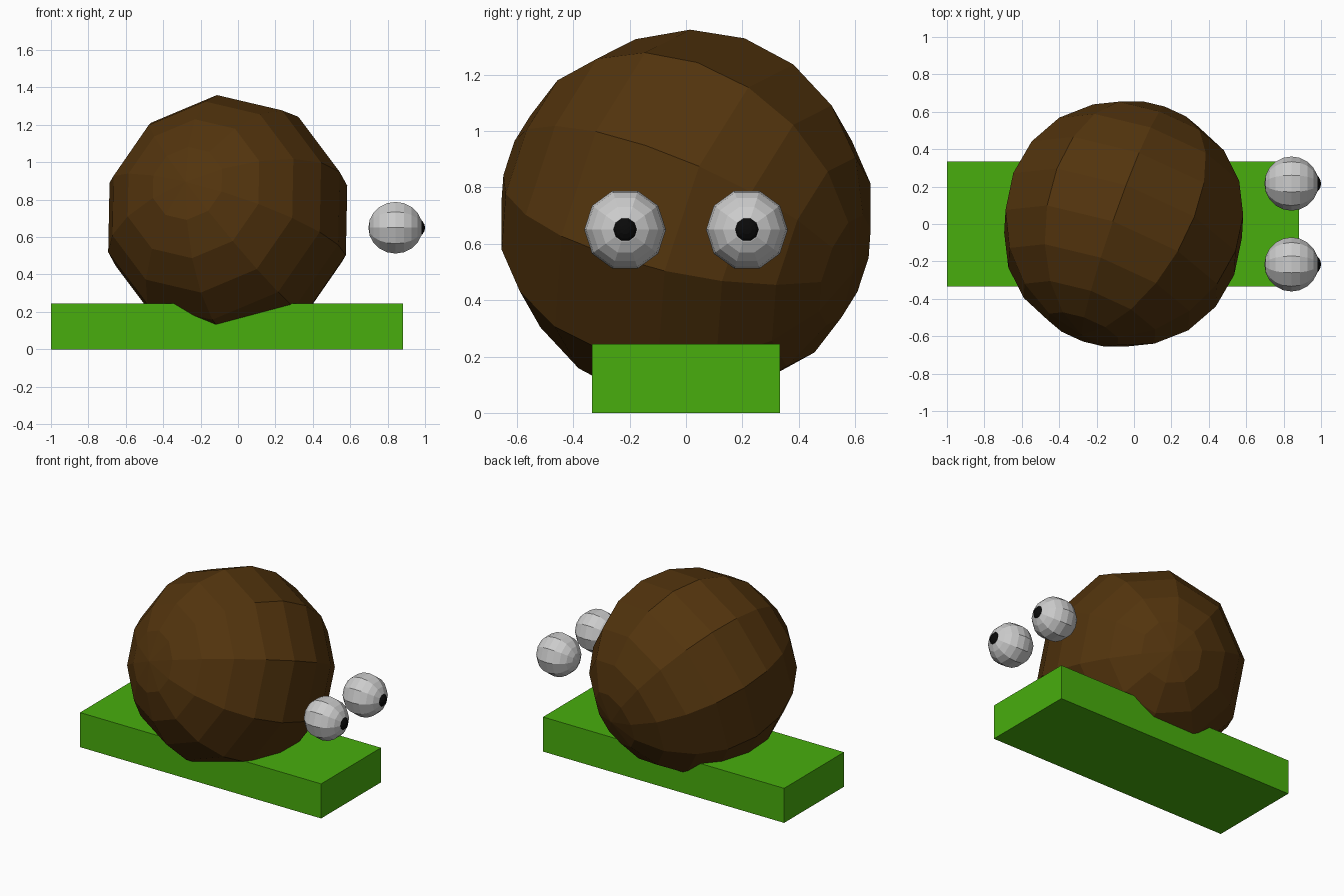
import bpy, bmesh
from mathutils import Matrix, Vector

if "Cube" in bpy.data.objects:
    bpy.data.objects.remove(bpy.data.objects["Cube"])


def material(name, color):
    m = bpy.data.materials.new(name)
    m.diffuse_color = (*color, 1)
    m.use_nodes = True
    m.node_tree.nodes["Principled BSDF"].inputs["Base Color"].default_value = m.diffuse_color
    return m


brown = material("shell_brown", (0.085, 0.034, 0.004))
green = material("body_green", (0.065, 0.42, 0.004))
black = material("pupil_black", (0.003, 0.003, 0.003))


def finish(name, bm, mat):
    me = bpy.data.meshes.new(name)
    bm.to_mesh(me)
    bm.free()
    ob = bpy.data.objects.new(name, me)
    bpy.context.collection.objects.link(ob)
    if mat:
        me.materials.append(mat)
    return ob


def ball(name, center, radius, axis, ref, mat=None):
    """Faceted 10 x 10 ball with its pole on axis and one meridian through ref."""
    a = Vector(axis).normalized()
    u = Vector(ref)
    u = (u - u.dot(a) * a).normalized()
    turn = Matrix((u, a.cross(u), a)).transposed().to_4x4()
    bm = bmesh.new()
    bmesh.ops.create_uvsphere(bm, u_segments=10, v_segments=10, radius=radius,
                              matrix=Matrix.Translation(center) @ turn)
    return finish(name, bm, mat)


# Slab body
bm = bmesh.new()
bmesh.ops.create_cube(bm, size=1)
bmesh.ops.scale(bm, vec=(1.883, 0.668, 0.244), verts=bm.verts)
bmesh.ops.translate(bm, vec=(-0.0585, 0, 0.122), verts=bm.verts)
finish("body", bm, green)

# Tilted round shell
ball("shell", (-0.055, 0, 0.697), 0.665, (-0.34, -0.89, 0.30), (1, 0, -0.02), brown)

# Floating eyes with pupils facing forward along x
for side, y in (("right", -0.216), ("left", 0.216)):
    ball(side + "_eye", (0.842, y, 0.65), 0.145, (1, 0, 0), (0, 0, 1))
    ball(side + "_pupil", (0.945, y, 0.65), 0.055, (1, 0, 0), (0, 0, 1), black)
